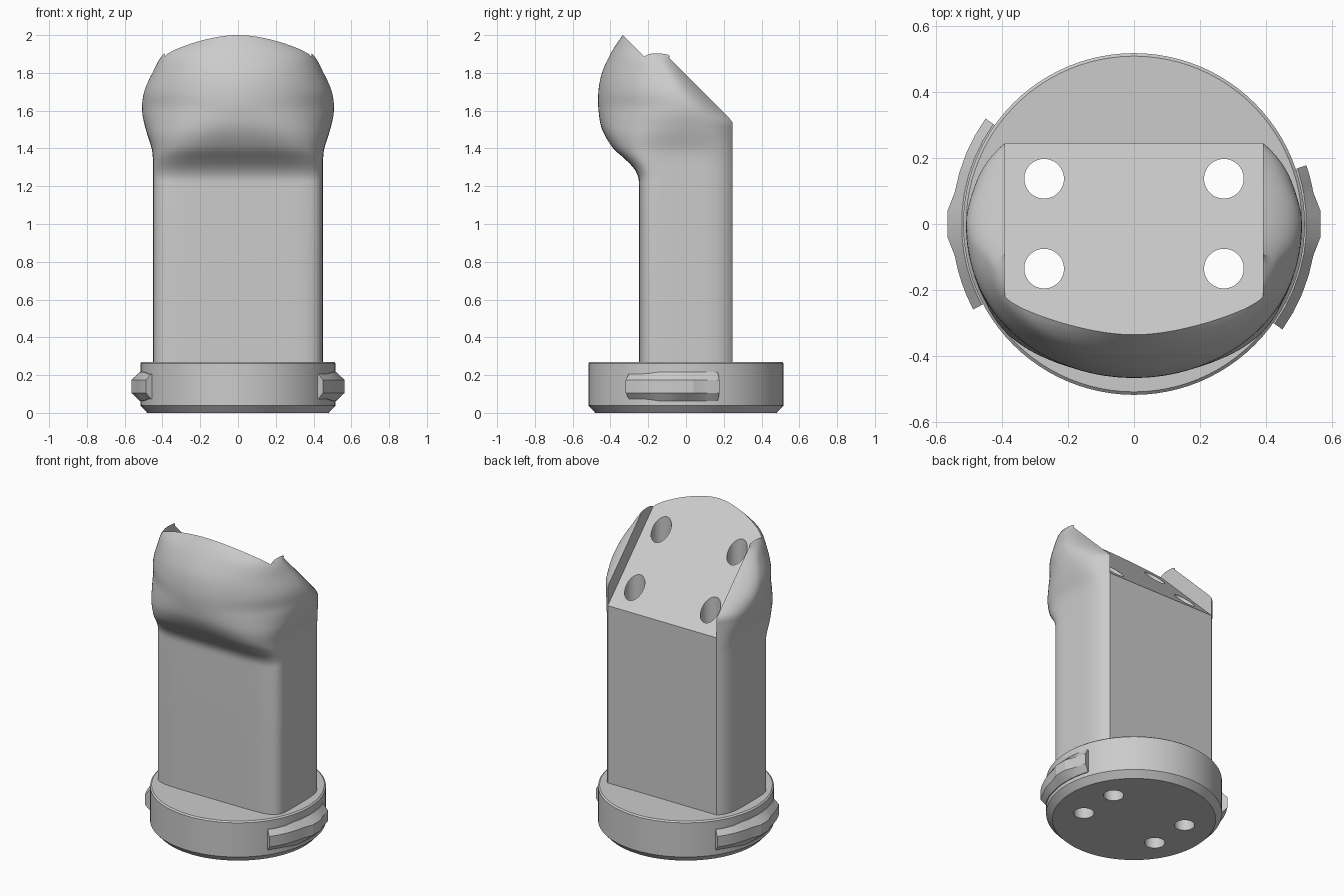
import bpy, bmesh, math
from mathutils import Vector

default_cube = bpy.data.objects.get("Cube")
if default_cube:
    bpy.data.objects.remove(default_cube, do_unlink=True)

gray = bpy.data.materials.new("plain_gray")
gray.use_nodes = True
gray.diffuse_color = (0.6, 0.6, 0.6, 1)
gray.node_tree.nodes["Principled BSDF"].inputs["Base Color"].default_value = gray.diffuse_color


def loft(name, rings, closed=False):
    """Skin a list of equal-length point rings and cap or close the ends."""
    bm = bmesh.new()
    rows = [[bm.verts.new(p) for p in ring] for ring in rings]
    count = len(rows[0])
    for low, high in zip(rows, rows[1:]):
        for i in range(count):
            j = (i + 1) % count
            bm.faces.new((low[i], low[j], high[j], high[i]))
    bm.faces.new(rows[0][::-1])
    bm.faces.new(rows[-1])
    bmesh.ops.recalc_face_normals(bm, faces=bm.faces)
    mesh = bpy.data.meshes.new(name)
    bm.to_mesh(mesh)
    bm.free()
    obj = bpy.data.objects.new(name, mesh)
    bpy.context.collection.objects.link(obj)
    mesh.materials.append(gray)
    return obj


def circle(radius, z, x=0, y=0, sides=96):
    steps = [math.tau * i / sides for i in range(sides)]
    return [(x + radius * math.cos(t), y + radius * math.sin(t), z) for t in steps]


def select_only(obj):
    bpy.ops.object.select_all(action="DESELECT")
    obj.select_set(True)
    bpy.context.view_layer.objects.active = obj


def cut(obj, cutters):
    select_only(obj)
    for cutter in cutters:
        cutter.hide_render = True
        mod = obj.modifiers.new("cut", "BOOLEAN")
        mod.operation = "DIFFERENCE"
        mod.solver = "EXACT"
        mod.object = cutter
        bpy.ops.object.modifier_apply(modifier=mod.name)


def smooth(obj, degrees=30):
    select_only(obj)
    bpy.ops.object.shade_smooth_by_angle(angle=math.radians(degrees))


# Body profile: height, half width, widest y, front y, squareness
KEYS = [
    (0.2, 0.45, 0, -0.25, 7),
    (1.2, 0.45, 0, -0.25, 7),
    (1.25, 0.45, 0, -0.253, 6.5),
    (1.3, 0.45, 0, -0.28, 6),
    (1.35, 0.451, 0, -0.33, 5),
    (1.4, 0.457, 0, -0.385, 3.8),
    (1.5, 0.488, 0, -0.444, 2.6),
    (1.6, 0.508, 0, -0.463, 2.1),
    (1.7, 0.497, -0.05, -0.464, 2),
    (1.8, 0.453, -0.1, -0.445, 2),
    (1.9, 0.394, -0.16, -0.4, 2),
    (1.95, 0.31, -0.19, -0.37, 2),
    (2.0, 0.2, -0.21, -0.335, 2),
]
EAR_X, BACK_Y = 0.39, 0.245


def profile_at(z):
    """Smooth cubic interpolation of the body profile."""
    k = max(i for i in range(len(KEYS) - 1) if KEYS[i][0] <= z + 1e-6)

    def slope(i, c):
        if i == 0 or i == len(KEYS) - 1 or KEYS[i - 1][c] == KEYS[i][c]:
            lo, hi = (i - 1, i) if i else (i, i + 1)
        else:
            lo, hi = i - 1, i + 1
        return (KEYS[hi][c] - KEYS[lo][c]) / (KEYS[hi][0] - KEYS[lo][0])

    span = KEYS[k + 1][0] - KEYS[k][0]
    t = (z - KEYS[k][0]) / span
    ease = t * t * (3 - 2 * t)
    return [KEYS[k][c] * (1 - ease) + KEYS[k + 1][c] * ease
            + span * t * (1 - t) * ((1 - t) * slope(k, c) - t * slope(k + 1, c))
            for c in range(1, 5)]


def body_ring(z, sides=128):
    half, mid, front, n_front = profile_at(z)
    n_back = min(n_front, 4)
    # The back curve passes through the ear edge
    edge_y = min(BACK_Y, 1.79 - z)
    ratio = min(EAR_X / half, 0.99)
    back = (edge_y - mid) / (1 - ratio ** n_back) ** (1 / n_back)
    back = max(back, 0.1)
    ring = []
    for i in range(sides):
        t = math.tau * (i + 0.5) / sides
        c, s = math.cos(t), math.sin(t)
        n, depth = (n_back, back) if s > 0 else (n_front, mid - front)
        ring.append((math.copysign(half * abs(c) ** (2 / n), c),
                     mid + math.copysign(depth * abs(s) ** (2 / n), s), z))
    return ring


# Column with bulged head
heights = [0.2, 0.7] + [1.2 + 0.02 * i for i in range(41)]
body = loft("column_and_head", [body_ring(min(z, 2.0)) for z in heights])

# Base disc with chamfered rims
base = loft("base_disc", [circle(0.48, 0), circle(0.517, 0.04),
                          circle(0.517, 0.262), circle(0.508, 0.27)])

# Cutters: sloped seat between the ears, flat back, four bolt holes
seat_shape = [(-0.8, 2.465), (0.6, 1.065), (0.6, 2.465)]
seat_cutter = loft("seat_cutter", [[(x, y, z) for y, z in seat_shape] for x in (-EAR_X, EAR_X)])
back_cutter = loft("back_cutter", [[(-1, BACK_Y, z), (1, BACK_Y, z), (1, 1, z), (-1, 1, z)]
                                   for z in (-1, 3)])
hole_cutters = [loft("hole_cutter", [circle(0.06, z, x, y, 48) for z in (-1, 3)])
                for x in (-0.272, 0.272) for y in (-0.135, 0.137)]

cut(body, [back_cutter, seat_cutter] + hole_cutters)
cut(base, hole_cutters)
for helper in [seat_cutter, back_cutter] + hole_cutters:
    bpy.data.objects.remove(helper, do_unlink=True)
smooth(body)
smooth(base)


# Curved locking lugs with a raised middle
def lug(name, facing, start, end):
    angles = sorted([start, end, -10, -4, 4, 10]
                    + [start + (-10 - start) * i / 4 for i in (1, 2, 3)]
                    + [10 + (end - 10) * i / 4 for i in (1, 2, 3)])
    rings = []
    for angle in angles:
        raised = max(0, min(1, (10 - abs(angle)) / 6))
        outer = 0.551 + 0.015 * raised
        tall = 0.066 + 0.01 * max(0, min(1, (24 - abs(angle)) / 6))
        t = math.radians(angle + facing)
        out = Vector((math.cos(t), math.sin(t), 0))
        section = [(0.49, -tall), (0.522, -tall), (outer, -0.034),
                   (outer, 0.034), (0.522, tall), (0.49, tall)]
        rings.append([out * r + Vector((0, 0, 0.14 + h)) for r, h in section])
    smooth(loft(name, rings), 12)


lug("left_lug", 0, -35.4, 18.8)
lug("right_lug", 180, -35.4, 28)
